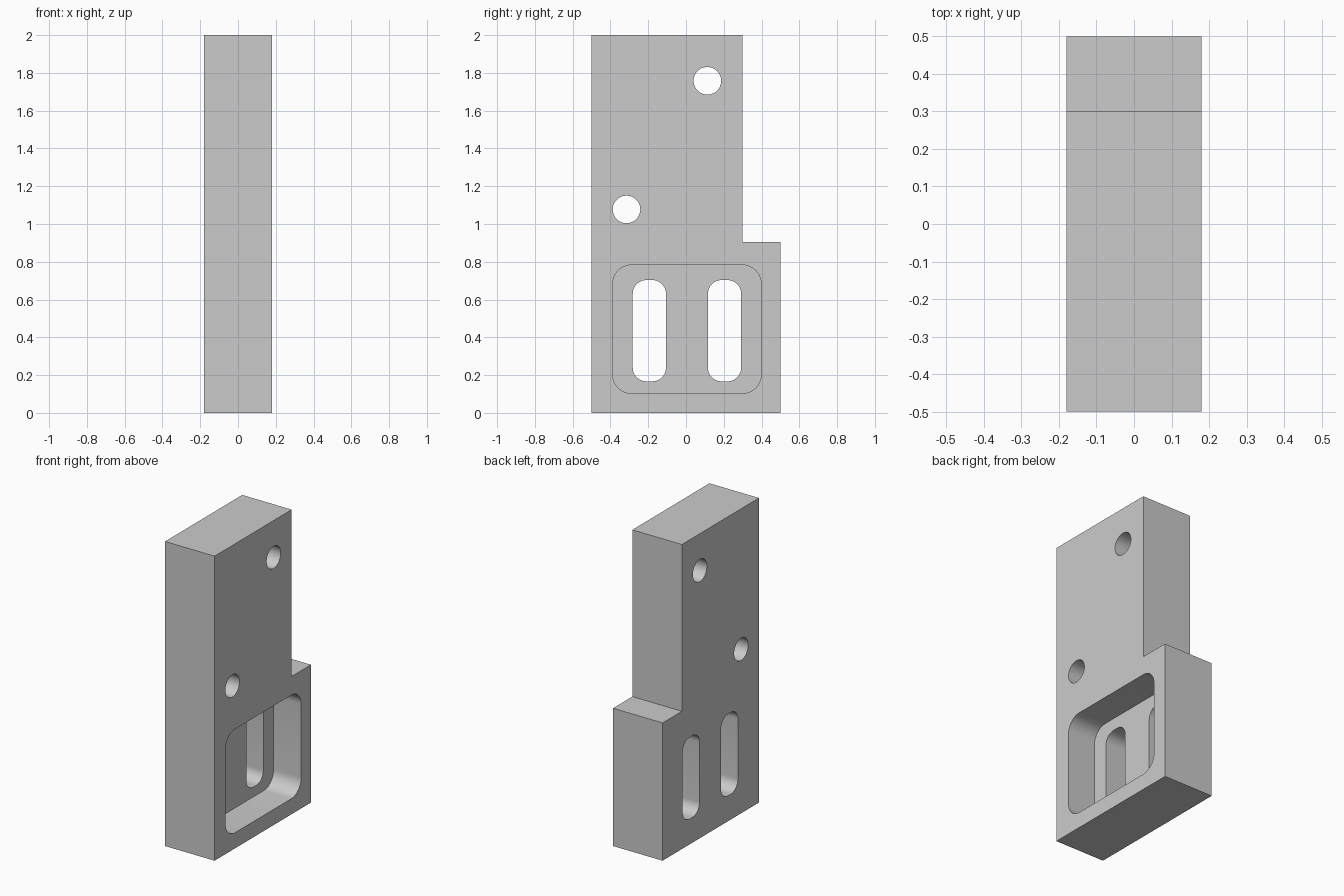
import bpy, bmesh
from math import sin, cos, pi, radians

cube = bpy.data.objects.get("Cube")
if cube:
    bpy.data.objects.remove(cube, do_unlink=True)

HALF = 0.18          # half thickness of the plate
FLOOR = -0.02        # pocket floor position
THROUGH = HALF + 0.1

grey = bpy.data.materials.new("plain grey")
grey.use_nodes = True
colour = (0.6, 0.6, 0.6, 1)
grey.diffuse_color = colour
grey.node_tree.nodes["Principled BSDF"].inputs["Base Color"].default_value = colour


def prism(name, outline, x0, x1):
    """Extrude a side outline of (y, z) points from x0 to x1."""
    bm = bmesh.new()
    face = bm.faces.new([bm.verts.new((x0, y, z)) for y, z in outline])
    new = bmesh.ops.extrude_face_region(bm, geom=[face])["geom"]
    moved = [v for v in new if isinstance(v, bmesh.types.BMVert)]
    bmesh.ops.translate(bm, verts=moved, vec=(x1 - x0, 0, 0))
    bmesh.ops.recalc_face_normals(bm, faces=bm.faces)
    mesh = bpy.data.meshes.new(name)
    bm.to_mesh(mesh)
    bm.free()
    mesh.materials.append(grey)
    obj = bpy.data.objects.new(name, mesh)
    bpy.context.collection.objects.link(obj)
    return obj


def rounded(y0, y1, z0, z1, r, steps=10):
    """Rectangle outline with rounded corners."""
    centres = [(y1 - r, z1 - r), (y0 + r, z1 - r), (y0 + r, z0 + r), (y1 - r, z0 + r)]
    return [(cy + r * cos((q + i / steps) * pi / 2), cz + r * sin((q + i / steps) * pi / 2))
            for q, (cy, cz) in enumerate(centres) for i in range(steps + 1)]


def circle(y, z, r, steps=48):
    return [(y + r * cos(2 * pi * i / steps), z + r * sin(2 * pi * i / steps))
            for i in range(steps)]


# Stepped plate
plate = prism("mounting_plate", [(-0.5, 0), (0.5, 0), (0.5, 0.905), (0.3, 0.905),
                                 (0.3, 2), (-0.5, 2)], -HALF, HALF)

# Pocket in the left face, two slots through its floor, two bolt holes
cutters = [prism("pocket_cutter", rounded(-0.388, 0.398, 0.103, 0.783, 0.1), FLOOR, THROUGH)]
for y in (-0.194, 0.204):
    cutters.append(prism("slot_cutter", rounded(y - 0.088, y + 0.088, 0.167, 0.703, 0.072),
                         -THROUGH, THROUGH))
for y, z in ((0.113, 1.758), (-0.315, 1.077)):
    cutters.append(prism("hole_cutter", circle(y, z, 0.073), -THROUGH, THROUGH))

bpy.ops.object.select_all(action="DESELECT")
plate.select_set(True)
bpy.context.view_layer.objects.active = plate
for cutter in cutters:
    cutter.hide_render = True
    cut = plate.modifiers.new("cut", "BOOLEAN")
    cut.operation = "DIFFERENCE"
    cut.solver = "EXACT"
    cut.object = cutter
    bpy.ops.object.modifier_apply(modifier=cut.name)
    bpy.data.objects.remove(cutter, do_unlink=True)

# Smooth bores and corners, crisp edges
bpy.ops.object.shade_smooth_by_angle(angle=radians(30))
